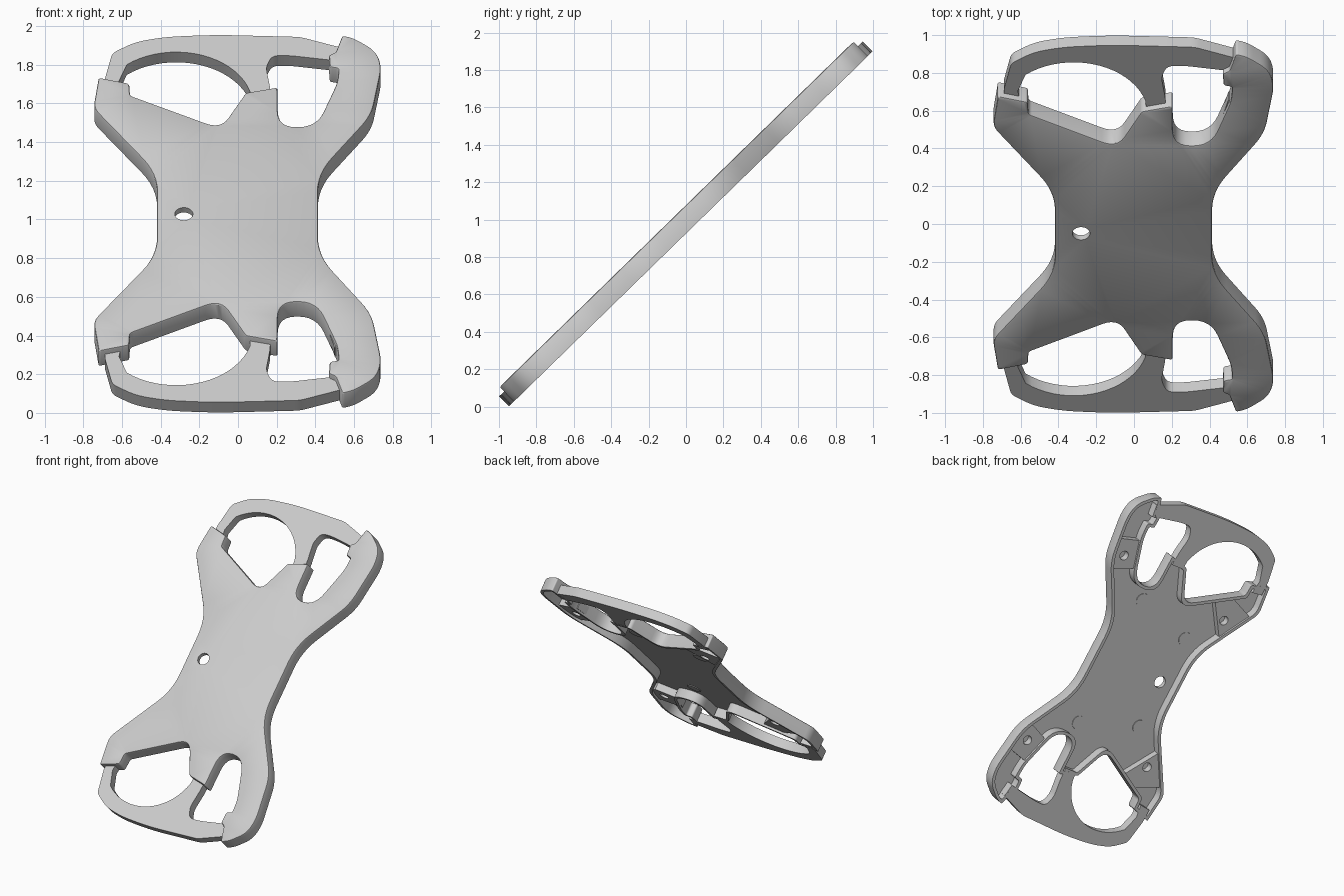
import bpy, bmesh, math
from mathutils import Matrix, Vector

if "Cube" in bpy.data.objects:
    bpy.data.objects.remove(bpy.data.objects["Cube"])

# Flat part lies in (x, v) with thickness along w, then is tilted as a whole
TILT = math.radians(44.3)
POSE = Matrix.Translation((0, 0, 0.977)) @ Matrix.Rotation(TILT, 4, 'X')
BACK, FLOOR, TOP = -0.037, 0.037, 0.072

grey = bpy.data.materials.new("light_grey")
grey.diffuse_color = (0.6, 0.6, 0.6, 1)
grey.use_nodes = True
grey.node_tree.nodes["Principled BSDF"].inputs["Base Color"].default_value = grey.diffuse_color


def rounded(points, steps=6):
    """Closed outline; a third value in a point is the corner's cut length."""
    out = []
    n = len(points)
    for i, p in enumerate(points):
        c = Vector(p[:2])
        cut = p[2] if len(p) > 2 else 0
        if not cut:
            out.append(c)
            continue
        a = Vector(points[i - 1][:2]) - c
        b = Vector(points[(i + 1) % n][:2]) - c
        s = c + a.normalized() * min(cut, a.length * 0.48)
        e = c + b.normalized() * min(cut, b.length * 0.48)
        for k in range(steps + 1):
            t = k / steps
            out.append(s * (1 - t) ** 2 + c * 2 * t * (1 - t) + e * t * t)
    return out


def inset(points, dist):
    """Move every side of a clockwise outline inward, keeping corner cuts."""
    out = []
    n = len(points)
    for i, p in enumerate(points):
        c = Vector(p[:2])
        d1 = (c - Vector(points[i - 1][:2])).normalized()
        d2 = (Vector(points[(i + 1) % n][:2]) - c).normalized()
        n1, n2 = Vector((d1.y, -d1.x)), Vector((d2.y, -d2.x))
        q = c + (n1 + n2) * (dist / (1 + n1.dot(n2)))
        out.append((q.x, q.y, *p[2:]))
    return out


def circle(x, v, r, n=32):
    return [(x + r * math.cos(2 * math.pi * k / n), v + r * math.sin(2 * math.pi * k / n))
            for k in range(n)]


def flip(points):
    return [(p[0], -p[1], *p[2:]) for p in reversed(points)]


def loop(bm, outline, w):
    verts = [bm.verts.new((p[0], p[1], w)) for p in outline]
    for i, vert in enumerate(verts):
        bm.edges.new((verts[i - 1], vert))
    return verts


def bridge(bm, a, b):
    for i in range(len(a)):
        bm.faces.new((a[i - 1], a[i], b[i], b[i - 1]))


def cap(bm, *loops):
    """Fill a flat outline, leaving any further loops as holes."""
    edges = [bm.edges.get((lp[i - 1], lp[i])) for lp in loops for i in range(len(lp))]
    bmesh.ops.triangle_fill(bm, use_beauty=True, use_dissolve=False, edges=edges,
                            normal=(0, 0, 1))


def finish(bm, name):
    bmesh.ops.recalc_face_normals(bm, faces=bm.faces[:])
    mesh = bpy.data.meshes.new(name)
    bm.to_mesh(mesh)
    bm.free()
    obj = bpy.data.objects.new(name, mesh)
    bpy.context.collection.objects.link(obj)
    obj.matrix_world = POSE
    mesh.materials.append(grey)
    bpy.ops.object.select_all(action='DESELECT')
    obj.select_set(True)
    bpy.context.view_layer.objects.active = obj
    bpy.ops.object.shade_smooth_by_angle(angle=math.radians(35))


def plate(name, outline, low, high, hole=None):
    bm = bmesh.new()
    bottoms, tops = [], []
    for shape in [outline] + ([hole] if hole else []):
        bottoms.append(loop(bm, shape, low))
        tops.append(loop(bm, shape, high))
        bridge(bm, bottoms[-1], tops[-1])
    cap(bm, *bottoms)
    cap(bm, *tops)
    finish(bm, name)


# Body shell: half outline from left waist over the arms to the right waist
half = [(-0.418, 0.30, 0.14), (-0.748, 0.785, 0.05), (-0.72, 1.013, 0.012),
        (-0.563, 0.969, 0.012), (-0.558, 0.88, 0.02),
        (-0.09, 0.635, 0.09), (0.04, 0.90, 0.015), (0.203, 0.94, 0.01),
        (0.207, 0.648, 0.12), (0.405, 0.648, 0.12), (0.515, 0.98, 0.05),
        (0.52, 1.08, 0.015), (0.475, 1.09, 0.012), (0.47, 1.18, 0.012),
        (0.505, 1.20, 0.012), (0.54, 1.325, 0.012), (0.60, 1.305, 0.04),
        (0.715, 1.21, 0.06), (0.743, 1.09, 0.07), (0.69, 0.73, 0.09),
        (0.413, 0.30, 0.14)]
outline = half + flip(half)
hole = circle(-0.28, 0.0, 0.047)
bm = bmesh.new()
# sections run from the cavity floor, over the rim, up the outside to the softened front edge
sections = [loop(bm, rounded(inset(outline, d)), w) for d, w in
            ((0.024, FLOOR), (0.024, BACK), (0, BACK), (0, TOP - 0.009),
             (0.003, TOP - 0.003), (0.009, TOP))]
for a, b in zip(sections, sections[1:]):
    bridge(bm, a, b)
hole_back, hole_front = loop(bm, hole, FLOOR), loop(bm, hole, TOP)
bridge(bm, hole_back, hole_front)
cap(bm, sections[0], hole_back)
cap(bm, sections[-1], hole_front)
finish(bm, "body_shell")

# End rings: large round opening, small opening and three arms into the shell
arc = [(-0.32 + 0.396 * math.cos(math.radians(a)), 0.837 + 0.396 * math.sin(math.radians(a)))
       for a in range(16, 131, 6)]
ring = [(-0.69, 0.93), (-0.687, 1.04), (-0.65, 1.226, 0.03), (-0.53, 1.308, 0.06),
        (-0.377, 1.345, 0.08), (-0.12, 1.361, 0.12), (0.32, 1.345, 0.03), (0.517, 1.272),
        (0.55, 1.258), (0.535, 1.16), (0.47, 1.175), (0.27, 1.207, 0.04),
        (0.175, 1.207, 0.04), (0.145, 1.12, 0.03), (0.165, 0.975), (0.17, 0.88),
        (0.065, 0.88)] + arc + [(-0.615, 1.02), (-0.60, 0.92)]

# Screw tabs inside the arms: outline and screw hole
tabs = {"left": ([(-0.53, 0.505), (-0.69, 0.74), (-0.47, 0.825), (-0.34, 0.755)], (-0.50, 0.635)),
        "right": ([(0.445, 0.74), (0.50, 0.96), (0.70, 0.91), (0.665, 0.72), (0.61, 0.675)],
                  (0.59, 0.80))}

for end, place in (("upper", list), ("lower", flip)):
    plate(end + "_ring", rounded(place(ring)), BACK + 0.001, FLOOR + 0.001)
    for side, (shape, centre) in tabs.items():
        x, v = place([centre])[0]
        plate(f"{end}_{side}_screw_tab", place(shape), -0.02, FLOOR + 0.005,
              circle(x, v, 0.036))

# Shallow round pads on the inner floor
for i, (x, v) in enumerate(((0.21, 0.53), (0.21, -0.53), (-0.30, 0.38), (-0.30, -0.38))):
    plate(f"inner_pad_{i + 1}", circle(x, v, 0.055), FLOOR - 0.005, FLOOR + 0.002)
